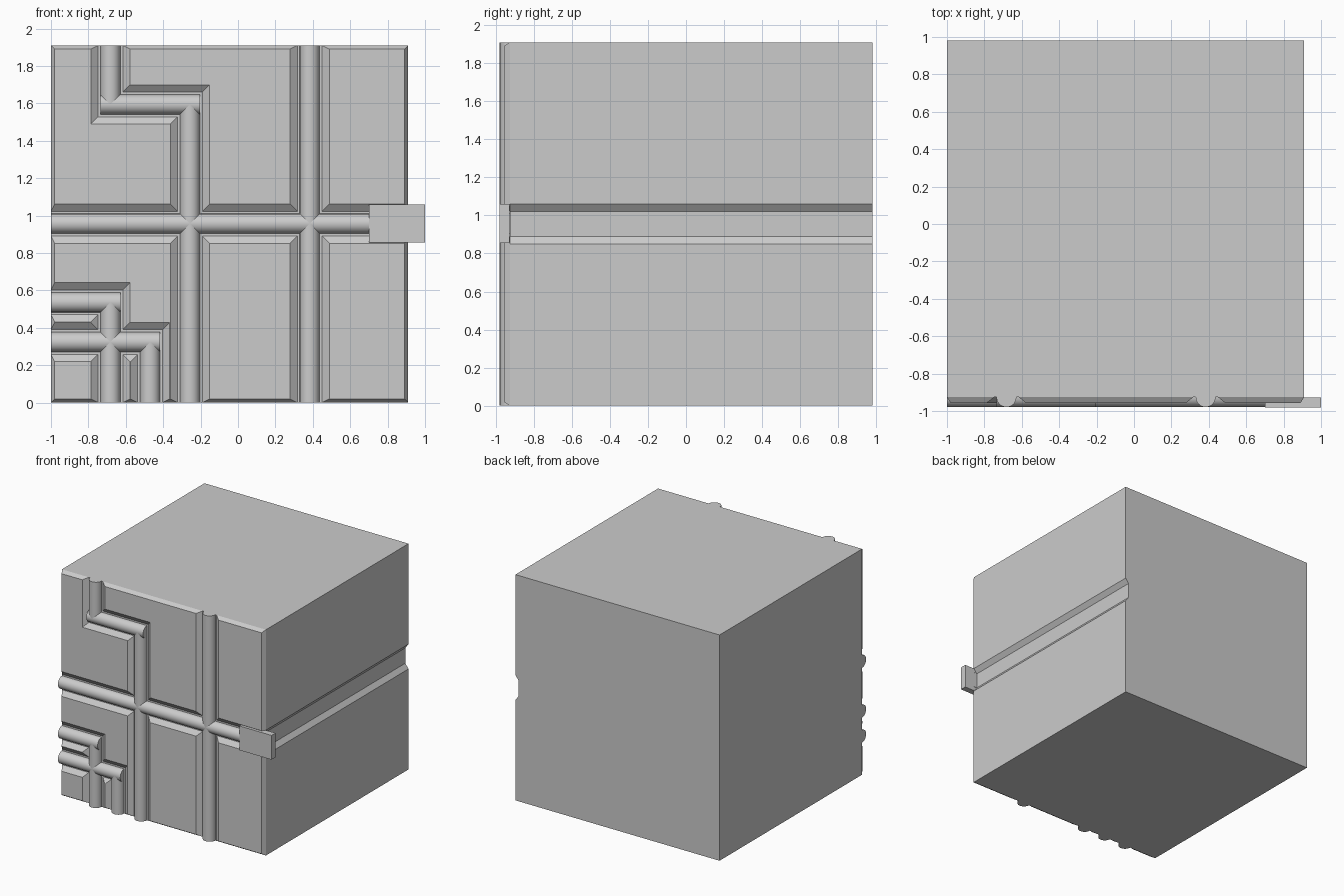
import bpy, bmesh, math

if "Cube" in bpy.data.objects:
    bpy.data.objects.remove(bpy.data.objects["Cube"])

FLOOR, FACE, BACK = -0.926, -0.957, 0.98   # y of groove floor, panel face, back
L, R, B, T = -1.0, 0.91, 0.0, 1.91         # block limits in x and z
PIPE_R = 0.053


def loft(name, ring_a, ring_b, cap_a=True, smooth=False):
    """Join two matching rings of points with side faces and end caps."""
    bm = bmesh.new()
    a = [bm.verts.new(p) for p in ring_a]
    b = [bm.verts.new(p) for p in ring_b]
    n = len(a)
    for i in range(n):
        j = (i + 1) % n
        bm.faces.new((a[i], a[j], b[j], b[i]))
    bm.faces.new(b)
    if cap_a:
        bm.faces.new(a[::-1])
    bmesh.ops.recalc_face_normals(bm, faces=bm.faces)
    me = bpy.data.meshes.new(name)
    bm.to_mesh(me)
    bm.free()
    ob = bpy.data.objects.new(name, me)
    bpy.context.collection.objects.link(ob)
    if smooth:
        bpy.ops.object.select_all(action='DESELECT')
        ob.select_set(True)
        bpy.context.view_layer.objects.active = ob
        bpy.ops.object.shade_smooth_by_angle(angle=math.radians(35))
    return ob


# Block with a groove along its right side
prof = [(L, B), (R, B), (R, 0.85), (R - 0.03, 0.89), (R - 0.03, 1.02),
        (R, 1.06), (R, T), (L, T)]
loft("block", [(x, FLOOR, z) for x, z in prof], [(x, BACK, z) for x, z in prof])

# Pipe centre lines
XA, XB, XC, XD = -0.682, -0.470, -0.257, 0.383
Z1, Z2, Z3, Z4 = 0.324, 0.536, 0.957, 1.594


def pipe(name, axis, pos, start, end):
    """Half-round pipe lying on the groove floor."""
    prof = [(pos + PIPE_R * math.cos(math.pi * i / 20),
             FLOOR - PIPE_R * math.sin(math.pi * i / 20)) for i in range(21)]
    rings = [[(e, y, c) if axis == 'x' else (c, y, e) for c, y in prof]
             for e in (start, end)]
    loft(name, *rings, smooth=True)


for i, args in enumerate([
        ('x', Z1, L, XB + PIPE_R), ('x', Z2, L, XA + PIPE_R),
        ('x', Z3, L, 0.72), ('x', Z4, XA - PIPE_R, XC + PIPE_R),
        ('z', XA, B, Z2), ('z', XA, Z4, T), ('z', XB, B, Z1),
        ('z', XC, B, Z4), ('z', XD, B, T)]):
    pipe(f"pipe_{i + 1}", *args)


# Raised panels: each coordinate is a line plus the side of it the panel is on
def at(line, side, top):
    if line in (L, R, B, T):
        return line + side * (0.02 if top else 0.0)
    return line + side * (0.105 if top else 0.066)


left, right, bottom, top = (L, 1), (R, -1), (B, 1), (T, -1)


def box(x0, x1, z0, z1):
    return [(x0, z0), (x1, z0), (x1, z1), (x0, z1)]


panels = {
    "panel_upper_right": box((XD, 1), right, (Z3, 1), top),
    "panel_lower_right": box((XD, 1), right, bottom, (Z3, -1)),
    "panel_lower_middle": box((XC, 1), (XD, -1), bottom, (Z3, -1)),
    "panel_corner": box(left, (XA, -1), bottom, (Z1, -1)),
    "panel_strip_flat": box(left, (XA, -1), (Z1, 1), (Z2, -1)),
    "panel_strip_upright": box((XA, 1), (XB, -1), bottom, (Z1, -1)),
    "panel_upper_middle": [
        ((XA, 1), top), ((XA, 1), (Z4, 1)), ((XC, 1), (Z4, 1)),
        ((XC, 1), (Z3, 1)), ((XD, -1), (Z3, 1)), ((XD, -1), top)],
    "panel_upper_left": [
        (left, top), (left, (Z3, 1)), ((XC, -1), (Z3, 1)),
        ((XC, -1), (Z4, -1)), ((XA, -1), (Z4, -1)), ((XA, -1), top)],
    "panel_lower_left": [
        (left, (Z3, -1)), (left, (Z2, 1)), ((XA, 1), (Z2, 1)),
        ((XA, 1), (Z1, 1)), ((XB, 1), (Z1, 1)), ((XB, 1), bottom),
        ((XC, -1), bottom), ((XC, -1), (Z3, -1))],
}
for name, outline in panels.items():
    rings = [[(at(*x, t), y, at(*z, t)) for x, z in outline]
             for t, y in ((False, FLOOR), (True, FACE))]
    ob = loft(name, *rings, cap_a=False)
    # Open-backed panels must face forward
    if sum(p.normal.y * p.area for p in ob.data.polygons) > 0:
        ob.data.flip_normals()

# Clamp plate reaching past the right edge
plate = [(0.70, 0.855), (1.0, 0.855), (1.0, 1.06), (0.70, 1.06)]
loft("clamp_plate", [(x, -0.98, z) for x, z in plate],
     [(x, FLOOR - 0.001, z) for x, z in plate])
